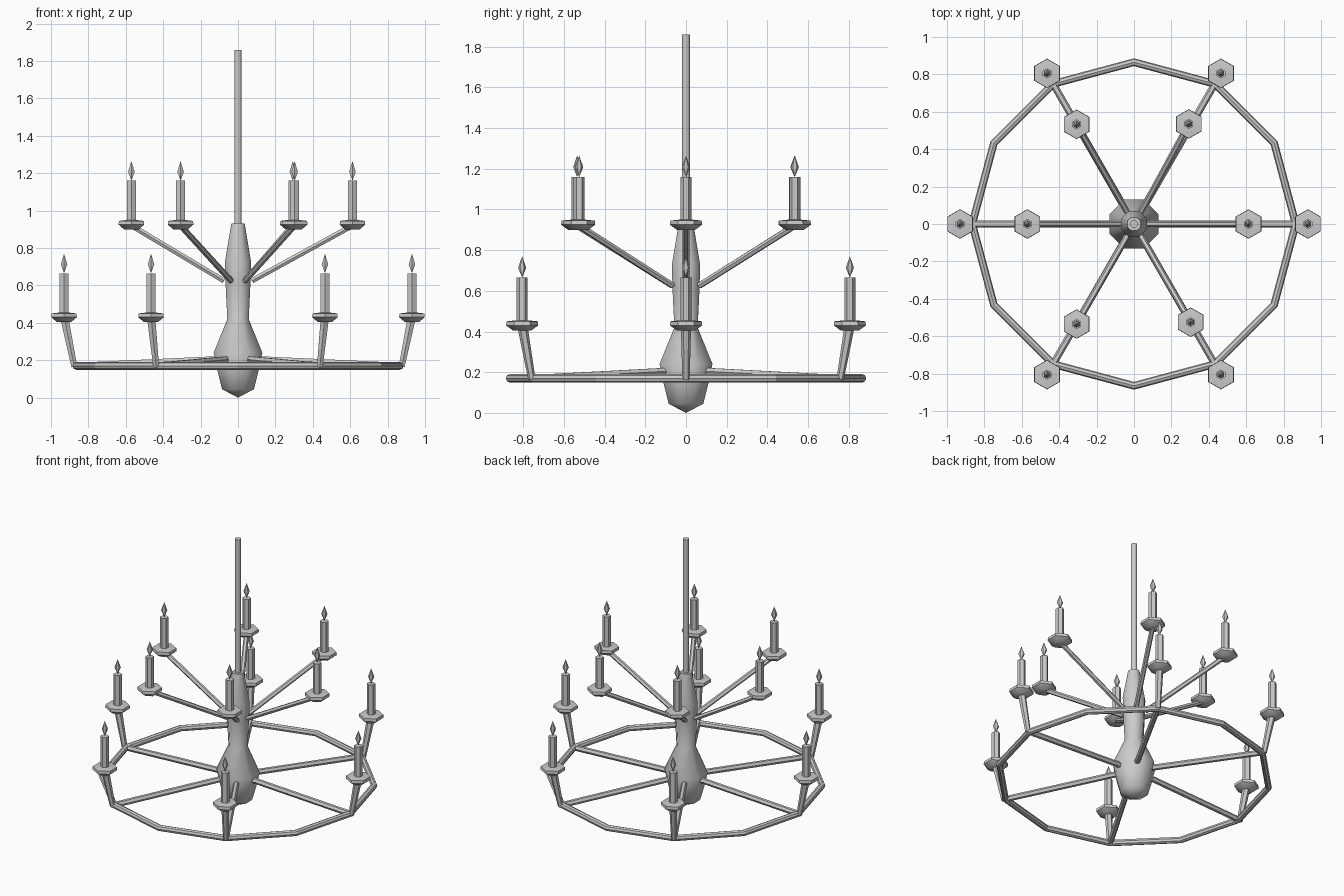
import bpy, bmesh, math
from mathutils import Vector

if "Cube" in bpy.data.objects:
    bpy.data.objects.remove(bpy.data.objects["Cube"])


def finish(bm, name):
    bmesh.ops.recalc_face_normals(bm, faces=bm.faces[:])
    mesh = bpy.data.meshes.new(name)
    bm.to_mesh(mesh)
    bm.free()
    ob = bpy.data.objects.new(name, mesh)
    bpy.context.collection.objects.link(ob)
    bpy.ops.object.select_all(action='DESELECT')
    ob.select_set(True)
    bpy.context.view_layer.objects.active = ob
    bpy.ops.object.shade_smooth_by_angle(angle=math.radians(50))
    return ob


def lathe(name, profile, sides, loc=(0, 0, 0), turn=0.0):
    """Stack of polygon rings (radius, z); radius 0 closes to a point."""
    bm = bmesh.new()
    rings = []
    for r, z in profile:
        count = sides if r > 0 else 1
        rings.append([bm.verts.new((loc[0] + r * math.cos(turn + math.tau * i / sides),
                                    loc[1] + r * math.sin(turn + math.tau * i / sides),
                                    loc[2] + z)) for i in range(count)])
    for a, b in zip(rings, rings[1:]):
        for i in range(sides):
            j = (i + 1) % sides
            if len(a) == 1:
                bm.faces.new((a[0], b[j], b[i]))
            elif len(b) == 1:
                bm.faces.new((a[i], a[j], b[0]))
            else:
                bm.faces.new((a[i], a[j], b[j], b[i]))
    for ring in (rings[0], rings[-1]):
        if len(ring) > 1:
            bm.faces.new(ring)
    return finish(bm, name)


def bar(name, p, q, r1, r2, sides=6):
    """Tapered bar from p to q."""
    p, q = Vector(p), Vector(q)
    ob = lathe(name, [(r1, 0), (r2, (q - p).length)], sides)
    ob.location = p
    ob.rotation_mode = 'QUATERNION'
    ob.rotation_quaternion = (q - p).to_track_quat('Z', 'Y')
    return ob


def candle(tier, x, y, z):
    """Drip cup, candle and flame; z is the underside of the cup."""
    loc, t = (x, y, z), math.radians(30)
    lathe(tier + "_drip_cup", [(0.045, 0), (0.079, 0.025), (0.077, 0.045), (0.03, 0.05)], 6, loc, t)
    lathe(tier + "_candle", [(0.027, 0.04), (0.027, 0.26)], 6, loc, t)
    lathe(tier + "_flame", [(0, 0.26), (0.02, 0.308), (0, 0.365)], 6, loc, t)


# Central body and hanging rod
lathe("central_body", [(0, 0), (0.092, 0.045), (0.118, 0.14), (0.141, 0.24), (0.062, 0.42),
                       (0.072, 0.61), (0.075, 0.73), (0.039, 0.93)], 8, turn=math.pi / 8)
lathe("hanging_rod", [(0.021, 0.9), (0.021, 1.86)], 8, turn=math.pi / 8)

# Twelve-sided lower ring
bpy.ops.mesh.primitive_torus_add(major_segments=12, minor_segments=8, major_radius=0.865,
                                 minor_radius=0.021, location=(0, 0, 0.17))
bpy.context.object.name = "lower_ring"

# Lower tier: spokes, uprights and candles
for i in range(6):
    a = i * math.pi / 3
    c, s = math.cos(a), math.sin(a)
    bar("spoke", (0.05 * c, 0.05 * s, 0.208), (0.87 * c, 0.87 * s, 0.17), 0.019, 0.019)
    bar("lower_arm", (0.875 * c, 0.875 * s, 0.165), (0.927 * c, 0.927 * s, 0.42), 0.018, 0.025)
    candle("lower", 0.93 * c, 0.93 * s, 0.405)

# Upper tier: slightly uneven arms rising from the body
upper = [(0.612, 0), (0.293, 0.535), (-0.307, 0.533), (-0.57, 0), (-0.307, -0.535), (0.303, -0.525)]
for i, (x, y) in enumerate(upper):
    a = i * math.pi / 3
    bar("upper_arm", (0.075 * math.cos(a), 0.075 * math.sin(a), 0.625), (x, y, 0.92), 0.016, 0.016)
    candle("upper", x, y, 0.9)
